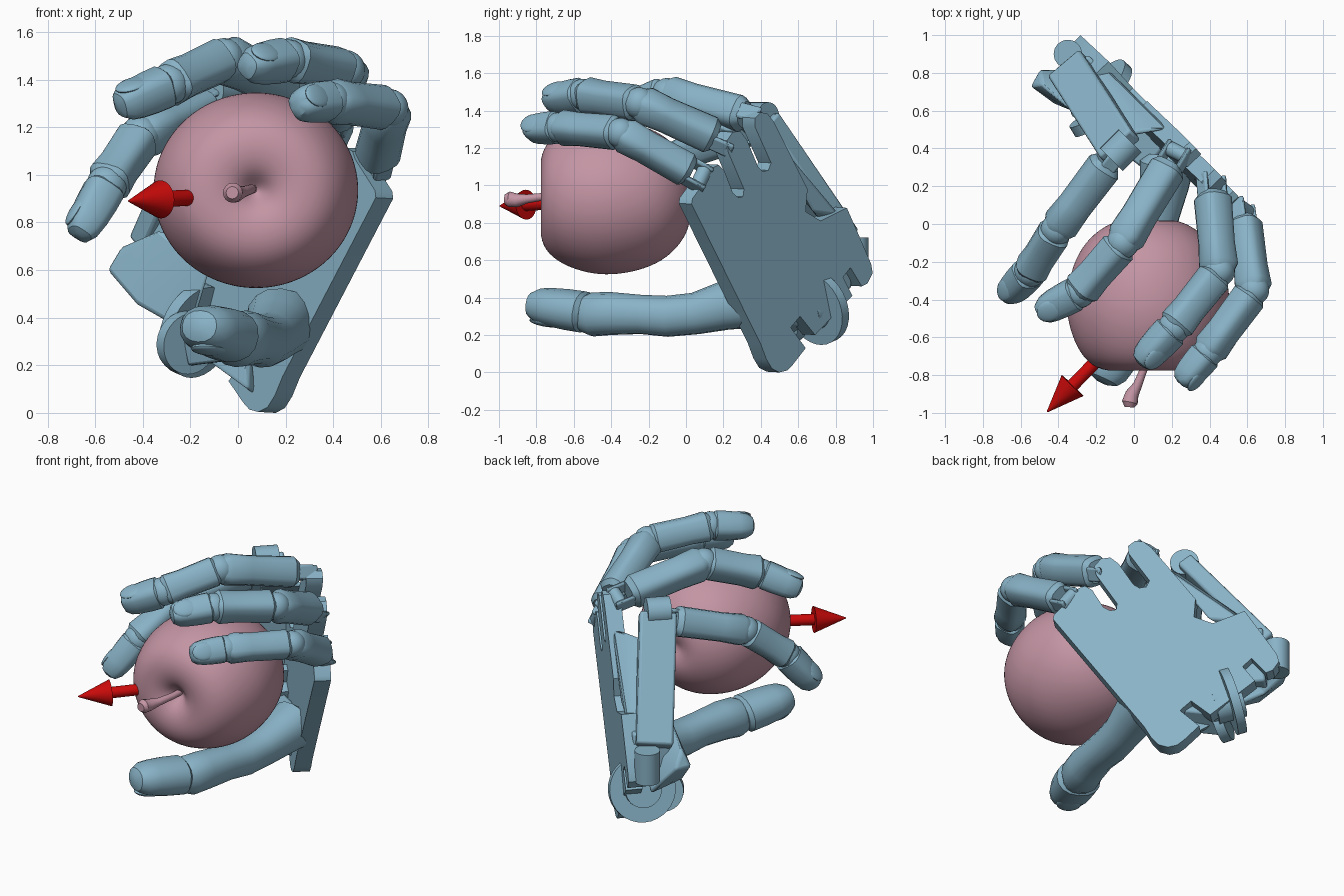
import bpy, bmesh, math
from mathutils import Vector as V, Matrix

if "Cube" in bpy.data.objects:
    bpy.data.objects.remove(bpy.data.objects["Cube"])


def mat(name, col):
    m = bpy.data.materials.new(name)
    m.diffuse_color = (*col, 1)
    m.use_nodes = True
    m.node_tree.nodes["Principled BSDF"].inputs["Base Color"].default_value = m.diffuse_color
    return m


BLUE = mat("blue", (0.25, 0.45, 0.57))
PINK = mat("pink", (0.55, 0.30, 0.37))
RED = mat("red", (0.60, 0.003, 0.003))
APPLE = V((0.075, -0.38, 0.935))


def finish(bm, name, m=BLUE, angle=35, bevel=0):
    bmesh.ops.recalc_face_normals(bm, faces=bm.faces[:])
    me = bpy.data.meshes.new(name)
    bm.to_mesh(me)
    bm.free()
    ob = bpy.data.objects.new(name, me)
    bpy.context.collection.objects.link(ob)
    me.materials.append(m)
    bpy.ops.object.select_all(action='DESELECT')
    ob.select_set(True)
    bpy.context.view_layer.objects.active = ob
    bpy.ops.object.shade_smooth_by_angle(angle=math.radians(angle))
    if bevel:
        b = ob.modifiers.new("bevel", 'BEVEL')
        b.width, b.segments = bevel, 2
    return ob


def frame(a, b, up):
    x = (b - a).normalized()
    z = (up - x * up.dot(x)).normalized()
    return x, z.cross(x), z


def loft(name, rings, up, m=BLUE, n=16, power=0.68):
    # rings: (centre, side radius, up radius), rounded-square section
    bm = bmesh.new()
    loops = []
    for i, (c, ra, rb) in enumerate(rings):
        a, b = rings[max(i - 1, 0)][0], rings[min(i + 1, len(rings) - 1)][0]
        _, s, u = frame(a, b, up)
        loop = []
        for k in range(n):
            t = 2 * math.pi * k / n
            cx, sy = math.cos(t), math.sin(t)
            cx = math.copysign(abs(cx) ** power, cx)
            sy = math.copysign(abs(sy) ** power, sy)
            loop.append(bm.verts.new(c + s * ra * cx + u * rb * sy))
        loops.append(loop)
    for p, q in zip(loops, loops[1:]):
        for k in range(n):
            bm.faces.new((p[k], p[(k + 1) % n], q[(k + 1) % n], q[k]))
    bm.faces.new(loops[0])
    bm.faces.new(loops[-1])
    return finish(bm, name, m)


def ball(name, c, basis, size):
    bm = bmesh.new()
    M = Matrix.Translation(c) @ Matrix(basis).transposed().to_4x4() @ Matrix.Diagonal((*size, 1))
    bmesh.ops.create_uvsphere(bm, u_segments=20, v_segments=12, radius=1, matrix=M)
    return finish(bm, name)


def rod(name, a, b, r1, r2, m=BLUE):
    a, b = V(a), V(b)
    bm = bmesh.new()
    M = Matrix.Translation((a + b) / 2) @ (b - a).to_track_quat('Z', 'Y').to_matrix().to_4x4()
    bmesh.ops.create_cone(bm, cap_ends=True, segments=32, radius1=r1, radius2=r2,
                          depth=(b - a).length, matrix=M)
    return finish(bm, name, m)


def hull(name, pts, bevel=0.015):
    bm = bmesh.new()
    for p in pts:
        bm.verts.new(p)
    bmesh.ops.convex_hull(bm, input=bm.verts[:])
    bmesh.ops.delete(bm, geom=[v for v in bm.verts if not v.link_faces], context='VERTS')
    bmesh.ops.dissolve_limit(bm, angle_limit=0.02, verts=bm.verts[:], edges=bm.edges[:])
    return finish(bm, name, bevel=bevel)


def beam(name, a, b, up, w, t):
    a, b = V(a), V(b)
    _, s, u = frame(a, b, V(up))
    return hull(name, [p + s * i * w / 2 + u * j * t / 2
                       for p in (a, b) for i in (-1, 1) for j in (-1, 1)])


# apple, turned around the y axis
prof = [(0.001, -.68), (.04, -.71), (.09, -.762), (.19, -.785), (.3, -.757), (.38, -.66), (.428, -.52),
        (.437, -.4), (.415, -.26), (.36, -.125), (.26, -.025), (.15, .025), (.07, .015), (.001, -.02)]
bm = bmesh.new()
vs = [bm.verts.new((APPLE.x + r, y, APPLE.z)) for r, y in prof]
es = [bm.edges.new(e) for e in zip(vs, vs[1:])]
bmesh.ops.spin(bm, geom=vs + es, cent=APPLE, axis=(0, 1, 0), angle=2 * math.pi, steps=32)
bmesh.ops.remove_doubles(bm, verts=bm.verts[:], dist=0.002)
for v in bm.verts:
    v.co.z = APPLE.z + (v.co.z - APPLE.z) * 0.955
apple = finish(bm, "apple", PINK, 80)
apple.modifiers.new("sub", 'SUBSURF').levels = 2
apple.modifiers["sub"].render_levels = 2
stem = [((.06, -.67, .94), .02), ((.055, -.76, .94), .02), ((.02, -.85, .928), .024),
        ((-.01, -.90, .92), .036), ((-.022, -.945, .925), .042), ((-.024, -.97, .925), .026)]
loft("apple_stem", [(V(p), r, r) for p, r in stem], V((0, 0, 1)), PINK, power=1)

# direction arrow
rod("arrow_shaft", (.0, -.52, .915), (-.34, -.87, .897), .034, .034, RED)
rod("arrow_head", (-.325, -.855, .897), (-.46, -.995, .89), .08, .003, RED)

# palm plate, outlined in y and z on the tilted palm plane
N = V((.728, .688, -.04))
C = .459


def on_palm(y, z, c):
    return V(((c - N.y * y - N.z * z) / N.x, y, z))


outline = [(.03, .90), (.035, .93), (.13, 1.06), (.145, 1.095), (.175, 1.11), (.205, 1.08), (.25, .96),
           (.28, .935), (.305, .94), (.31, .98), (.225, 1.18), (.22, 1.24), (.25, 1.285), (.29, 1.29),
           (.325, 1.245), (.385, 1.10), (.41, 1.075), (.44, 1.08), (.455, 1.12), (.37, 1.31), (.37, 1.36),
           (.40, 1.39), (.435, 1.385), (.47, 1.34), (.65, .98), (.64, .86), (.72, .81), (.86, .88),
           (.93, .72), (.99, .58), (.998, .53), (.97, .475), (.94, .46), (.88, .56), (.84, .51), (.89, .41),
           (.69, .20), (.61, .30), (.56, .24), (.64, .13), (.57, .04), (.54, .01), (.50, .0), (.46, .02),
           (.43, .07), (.40, .15)]
bm = bmesh.new()
f = bm.faces.new([bm.verts.new(on_palm(y, z, C)) for y, z in outline])
g = bmesh.ops.extrude_face_region(bm, geom=[f])
bmesh.ops.translate(bm, vec=-N * .1,
                    verts=[v for v in g["geom"] if isinstance(v, bmesh.types.BMVert)])
bmesh.ops.triangulate(bm, faces=[p for p in bm.faces if len(p.verts) > 4])
finish(bm, "palm_plate")

# folded index panel with rounded end, joined to the plate by a web
beam("index_panel", (-.075, .40, 1.35), (-.35, .83, .72), (-.55, .55, .6), .22, .10)
rod("index_panel_knob", (-.02, .44, 1.36), (-.12, .34, 1.36), .085, .085)
hull("index_web", [on_palm(y, z, c) for c in (C - .03, C - .10) for y, z in ((.5, 1.22), (.68, .86), (.82, .84))]
     + [V((-.08, .49, 1.18)), V((-.15, .44, 1.16)), V((-.27, .78, .78)), V((-.33, .74, .78))])
rod("wrist_knob", (-.35, .90, .72), (-.35, .90, .52), .075, .075)
beam("wrist_block", (-.27, .77, .80), (-.30, .76, .45), (-.7, .7, 0), .22, .14)

# thumb mount: wedge, discs and link
hull("thumb_wedge", [(-.55, .73, .6), (-.5, .82, .6), (-.49, .74, .7), (-.33, .6, .77), (-.12, .58, .6),
                     (-.2, .62, .33), (-.43, .64, .46), (-.32, .82, .4), (-.12, .68, .7)])
ax = V((-.7, .65, .3)).normalized()
hub = V((-.17, .70, .345))
rod("thumb_disc", hub - ax * .025, hub + ax * .03, .2, .2)
rod("thumb_disc_hub", hub - ax * .11, hub + ax * .06, .11, .11)
rod("thumb_link_disc", (-.23, .58, .30), (-.20, .53, .29), .13, .13)
beam("thumb_link", (-.18, .6, .29), (.13, .36, .33), (.3, -.5, .8), .18, .15)
hull("thumb_guard", [(-.22, .55, .29), (-.2, .6, .29), (.04, .42, .1), (.08, .48, .07),
                     (-.05, .5, .33), (.05, .42, .33)])

# four fingers: knuckle, two joints, tip, radius
fingers = {
    "index": ((-.10, .38, 1.31), (-.41, -.03, 1.165), (-.55, -.25, .96), (-.655, -.365, .77), .094),
    "middle": ((.23, .38, 1.36), (-.06, -.10, 1.488), (-.29, -.36, 1.38), (-.475, -.455, 1.30), .096),
    "ring": ((.41, .22, 1.23), (.45, -.25, 1.44), (.21, -.55, 1.485), (.055, -.715, 1.46), .094),
    "pinky": ((.575, .08, 1.04), (.635, -.35, 1.28), (.39, -.68, 1.31), (.27, -.82, 1.30), .09),
}
BONE = [(0, .72), (.07, .97), (.35, .95), (.65, .93), (.92, 1), (1, .8)]
TIP = [(0, .78), (.07, .97), (.35, .96), (.65, .90), (.85, .80), (.98, .58), (1.03, .25)]


def nail(name, a, b, up, r):
    x, s, u = frame(a, b, up)
    ball(name, a + (b - a) * .68 + u * r * .70, (x, s, u), (r * .8, r * .6, r * .2))


for who, (k, p, d, t, r) in fingers.items():
    k, p, d, t = map(V, (k, p, d, t))
    t += (t - d).normalized() * .03
    for part, a, b, shape, sc, t0 in (("proximal", k, p, BONE, 1, .13), ("middle", p, d, BONE, .97, .04),
                                      ("tip", d, t, TIP, .93, .04)):
        up = (a + b) / 2 - APPLE
        if part == "tip":
            up = up + V((0, -.4, 0))
        loft(f"{who}_{part}_bone",
             [(a + (b - a) * (t0 + q * (1 - t0)), r * sc * w, r * sc * w) for q, w in shape], up)
    nail(f"{who}_nail", d, t, (d + t) / 2 - APPLE + V((0, -.4, 0)), r)
    x, s, u = frame(k, p, k - APPLE)
    for n, c in (("outer", p), ("end", d)):
        ball(f"{who}_{n}_joint", c, (x, s, u), (r * .9,) * 3)
    # hinge pin and fork at the knuckle
    rod(f"{who}_hinge", k - s * .07, k + s * .07, .04, .04)
    for i in (-1, 1):
        beam(f"{who}_fork", k + s * i * .06 - x * .04, k + s * i * .06 + x * .1, u, .025, .09)

# thumb
UP = V((-.1, -.1, -1))
bones = [((.18, .36, .38), .10), ((.175, .32, .38), .145), ((.16, .2, .355), .13), ((.13, .05, .315), .112),
         ((.10, -.1, .30), .11), ((.07, -.24, .31), .105), ((.03, -.40, .315), .115),
         ((-.005, -.50, .31), .118), ((-.03, -.55, .31), .095)]
loft("thumb_bone", [(V(c), r, r) for c, r in bones], UP, power=.9)
a, b = V((-.025, -.53, .32)), V((-.165, -.83, .365))
x, s, u = frame(a, b, UP)
loft("thumb_tip", [(a + (b - a) * q, .138 * w, .115 * w) for q, w in TIP], UP, power=.9)
nail("thumb_nail", a, b, V((-.2, -.5, -.6)), .12)
